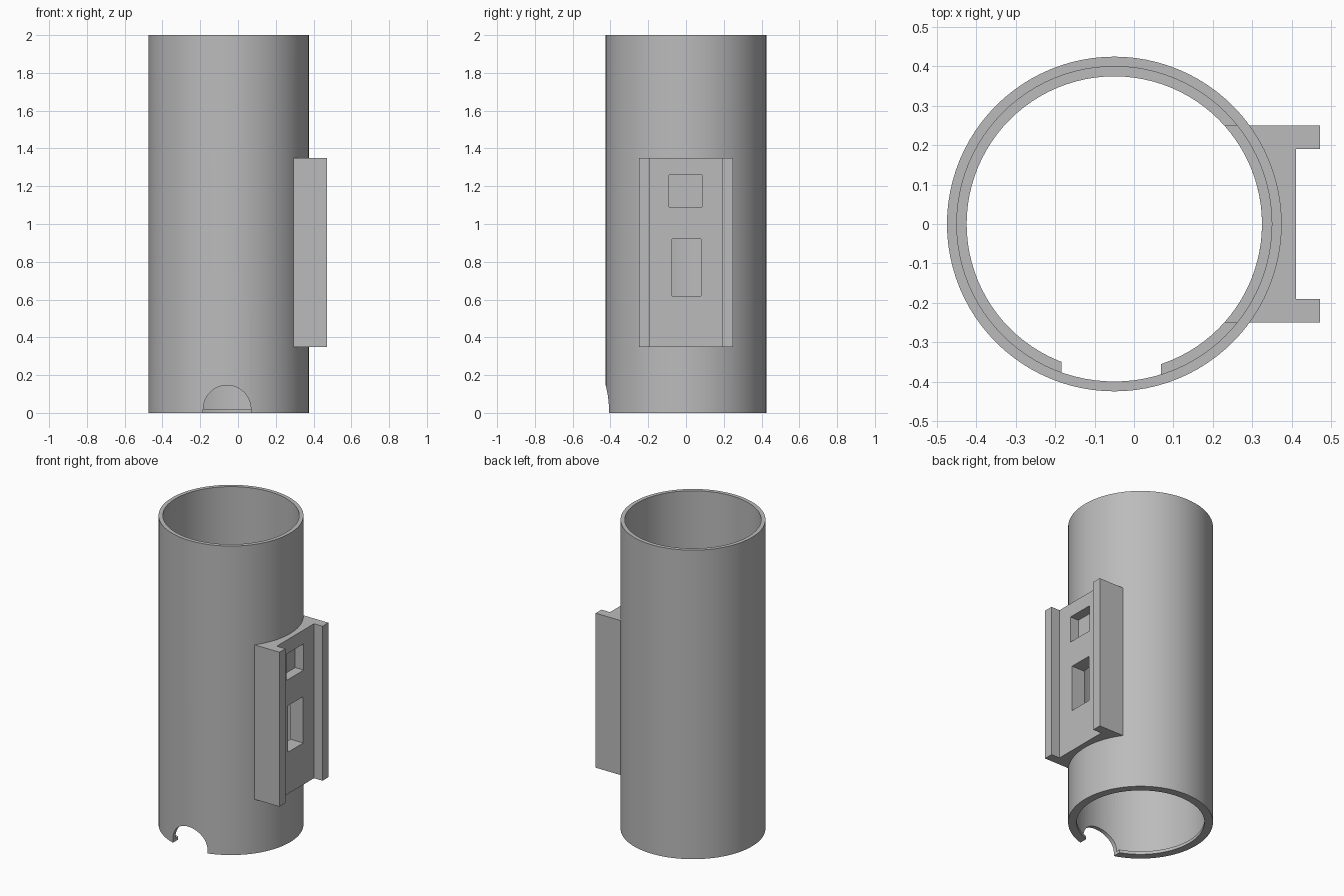
import bpy, bmesh, math
from mathutils import Matrix, Vector

CX = -0.05            # tube axis
OUTER, INNER, LIP = 0.425, 0.40, 0.375

if "Cube" in bpy.data.objects:
    bpy.data.objects.remove(bpy.data.objects["Cube"])

grey = bpy.data.materials.new("plain grey")
grey.use_nodes = True
colour = (0.5, 0.5, 0.5, 1)
grey.diffuse_color = colour
grey.node_tree.nodes["Principled BSDF"].inputs["Base Color"].default_value = colour


def finish(name, bm):
    bmesh.ops.recalc_face_normals(bm, faces=bm.faces)
    mesh = bpy.data.meshes.new(name)
    bm.to_mesh(mesh)
    bm.free()
    mesh.materials.append(grey)
    ob = bpy.data.objects.new(name, mesh)
    bpy.context.collection.objects.link(ob)
    return ob


def lathe(name, profile, segments=96):
    bm = bmesh.new()
    verts = [bm.verts.new((CX + r, 0, z)) for r, z in profile]
    edges = [bm.edges.new((v, verts[i - 1])) for i, v in enumerate(verts)]
    bmesh.ops.spin(bm, geom=verts + edges, cent=(CX, 0, 0), axis=(0, 0, 1),
                   angle=math.tau, steps=segments)
    bmesh.ops.remove_doubles(bm, verts=bm.verts, dist=1e-5)
    return finish(name, bm)


def prism(name, outline, offset):
    bm = bmesh.new()
    face = bm.faces.new([bm.verts.new(p) for p in outline])
    new = bmesh.ops.extrude_face_region(bm, geom=[face])["geom"]
    bmesh.ops.translate(bm, vec=offset,
                        verts=[g for g in new if isinstance(g, bmesh.types.BMVert)])
    return finish(name, bm)


def box(name, low, high):
    low, high = Vector(low), Vector(high)
    bm = bmesh.new()
    bmesh.ops.create_cube(bm, size=1, matrix=Matrix.Translation((low + high) / 2)
                          @ Matrix.Diagonal((high - low).to_4d()))
    return finish(name, bm)


def combine(target, other, operation):
    mod = target.modifiers.new(other.name, "BOOLEAN")
    mod.operation, mod.solver, mod.object = operation, "EXACT", other
    bpy.context.view_layer.objects.active = target
    bpy.ops.object.modifier_apply(modifier=mod.name)
    bpy.data.objects.remove(other)


# Thin tube with a narrow lip inside its lower end
tube = lathe("tube_with_bracket", [(OUTER, 0), (OUTER, 2), (INNER, 2),
                                   (INNER, 0.02), (LIP, 0.02), (LIP, 0)])

# Channel-shaped bracket whose back follows the tube
reach = math.asin(0.25 / LIP)
arc = [(CX + LIP * math.cos(a), LIP * math.sin(a), 0.35)
       for a in (reach * (1 - i / 12) for i in range(25))]
channel = [(0.472, -0.25), (0.472, -0.19), (0.411, -0.19),
           (0.411, 0.19), (0.472, 0.19), (0.472, 0.25)]
bracket = prism("bracket", arc + [(x, y, 0.35) for x, y in channel], (0, 0, 1))
combine(tube, bracket, "UNION")

# Blind upper pocket and open lower window
combine(tube, box("upper_pocket", (0.35, -0.09, 1.09), (0.45, 0.085, 1.26)), "DIFFERENCE")
combine(tube, box("lower_window", (0.2, -0.075, 0.62), (0.45, 0.08, 0.92)), "DIFFERENCE")

# Arched notch at the front of the foot
NX, NR = -0.058, 0.126
arch = [(NX + NR * math.cos(math.pi * i / 32), -0.6, 0.02 + NR * math.sin(math.pi * i / 32))
        for i in range(33)]
arch += [(NX - NR, -0.6, -0.1), (NX + NR, -0.6, -0.1)]
combine(tube, prism("notch", arch, (0, 0.5, 0)), "DIFFERENCE")

bpy.ops.object.select_all(action="DESELECT")
tube.select_set(True)
bpy.context.view_layer.objects.active = tube
bpy.ops.object.shade_smooth_by_angle(angle=math.radians(25))
